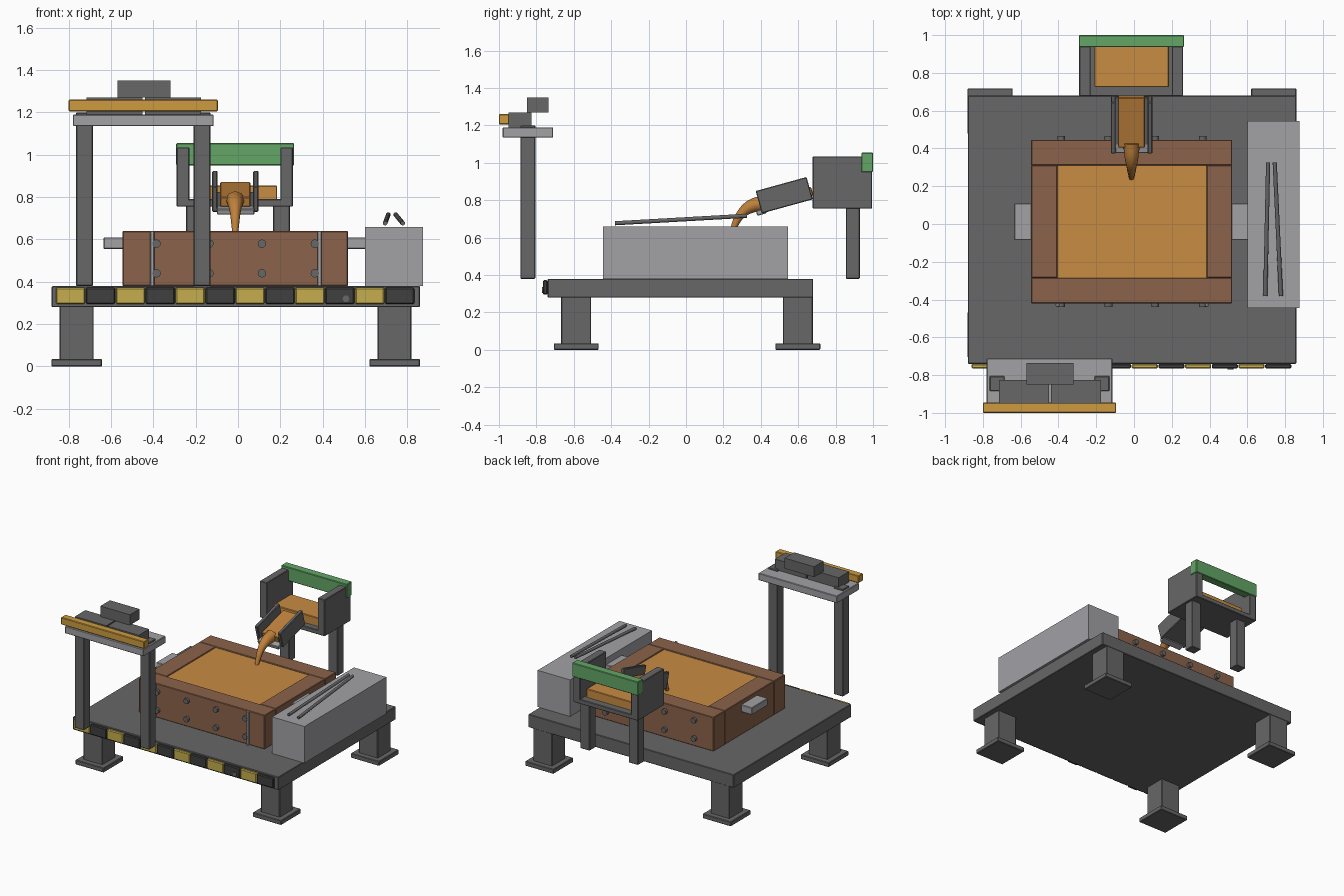
import bpy, bmesh, math
from mathutils import Matrix, Vector

cube = bpy.data.objects.get("Cube")
if cube:
    bpy.data.objects.remove(cube, do_unlink=True)


def material(name, rgb):
    m = bpy.data.materials.new(name)
    m.use_nodes = True
    m.diffuse_color = (*rgb, 1)
    m.node_tree.nodes["Principled BSDF"].inputs["Base Color"].default_value = (*rgb, 1)
    return m


dark = material("dark steel", (0.135, 0.135, 0.135))
light = material("light steel", (0.36, 0.36, 0.38))
brown = material("brown flask", (0.26, 0.125, 0.07))
sand = material("casting sand", (0.58, 0.265, 0.055))
molten = material("molten metal", (0.52, 0.22, 0.045))
amber = material("amber paint", (0.61, 0.33, 0.05))
yellow = material("hazard yellow", (0.56, 0.42, 0.075))
black = material("hazard black", (0.05, 0.05, 0.05))
green = material("green paint", (0.125, 0.38, 0.13))


def finish(name, bm, mat, bevel=0.0):
    mesh = bpy.data.meshes.new(name)
    bm.to_mesh(mesh)
    bm.free()
    mesh.materials.append(mat)
    obj = bpy.data.objects.new(name, mesh)
    bpy.context.collection.objects.link(obj)
    if bevel:
        mod = obj.modifiers.new("soft edge", "BEVEL")
        mod.width = bevel
        mod.segments = 1
    return obj


def box(name, mat, x, y, z, bevel=0.004):
    """Box from its (min, max) extents on each axis."""
    size = [b - a for a, b in (x, y, z)]
    mid = [(a + b) / 2 for a, b in (x, y, z)]
    bm = bmesh.new()
    bmesh.ops.create_cube(bm, size=1, matrix=Matrix.Diagonal((*size, 1)))
    obj = finish(name, bm, mat, bevel)
    obj.location = mid
    return obj


def rod(name, mat, start, end, radius, sides=12):
    a, b = Vector(start), Vector(end)
    bm = bmesh.new()
    bmesh.ops.create_cone(bm, cap_ends=True, segments=sides, radius1=radius,
                          radius2=radius, depth=(b - a).length)
    obj = finish(name, bm, mat)
    obj.location = (a + b) / 2
    obj.rotation_euler = (b - a).to_track_quat("Z", "Y").to_euler()
    return obj


# Deck, legs and feet
box("deck", dark, (-0.88, 0.86), (-0.74, 0.68), (0.28, 0.38))
for side, x in (("right", -0.762), ("left", 0.74)):
    for end, y in (("front", -0.587), ("rear", 0.598)):
        box(f"{end}_{side}_leg", dark, (x - 0.08, x + 0.08), (y - 0.08, y + 0.08), (0.02, 0.29))
        box(f"{end}_{side}_foot", dark, (x - 0.12, x + 0.12), (y - 0.12, y + 0.12), (0, 0.035))

# Hazard strip on the front edge
pitch = 0.1413
for i in range(12):
    x = -0.86 + i * pitch
    box(f"hazard_block_{i + 1}", black if i % 2 else yellow,
        (x, x + pitch - 0.003), (-0.765, -0.74), (0.295, 0.373), 0.006)
rod("hazard_bolt", dark, (0.51, -0.75, 0.32), (0.51, -0.77, 0.32), 0.016)

# Mould flask with sand bed
top = (0.38, 0.64)
box("flask_front_plank", brown, (-0.545, 0.52), (-0.42, -0.285), top)
box("flask_rear_plank", brown, (-0.545, 0.52), (0.31, 0.445), top)
box("flask_right_plank", brown, (-0.545, -0.405), (-0.285, 0.31), top)
box("flask_left_plank", brown, (0.385, 0.52), (-0.285, 0.31), top)
box("sand_bed", sand, (-0.405, 0.385), (-0.285, 0.31), (0.38, 0.633), 0)
for x in (-0.405, 0.385):
    box("flask_strap", light, (x - 0.01, x + 0.01), (-0.437, -0.42), top, 0.003)
for x in (-0.385, -0.135, 0.113, 0.363):
    for z in (0.44, 0.58):
        for face, y in (("front", -0.42), ("rear", 0.445)):
            out = math.copysign(0.02, y)
            rod(f"flask_{face}_bolt", dark, (x, y - out / 2, z), (x, y + out, z), 0.02)
for side, x in (("right", (-0.635, -0.54)), ("left", (0.515, 0.61))):
    box(f"flask_{side}_handle", light, x, (-0.085, 0.11), (0.555, 0.61))

# Tool cabinet with tongs
box("tool_cabinet", light, (0.60, 0.875), (-0.445, 0.545), (0.38, 0.66), 0)
for x_back, x_front in ((0.71, 0.695), (0.745, 0.778)):
    rod("tong_arm", dark, (x_front, -0.38, 0.677), (x_back, 0.325, 0.717), 0.011)

# Front control stand
for side, x in (("right", -0.725), ("left", -0.17)):
    box(f"stand_{side}_post", dark, (x - 0.04, x + 0.04), (-0.885, -0.805), (0.38, 1.20))
box("stand_shelf", light, (-0.78, -0.115), (-0.98, -0.71), (1.135, 1.19))
box("stand_rail", amber, (-0.80, -0.095), (-1.0, -0.945), (1.205, 1.26))
box("ingot_right", dark, (-0.715, -0.45), (-0.95, -0.825), (1.19, 1.27), 0)
box("ingot_left", dark, (-0.44, -0.175), (-0.95, -0.825), (1.19, 1.27), 0)
box("ingot_top", dark, (-0.57, -0.32), (-0.85, -0.735), (1.27, 1.35), 0)

# Rear pouring hearth
for side, x in (("right", -0.205), ("left", 0.205)):
    box(f"hearth_{side}_leg", dark, (x - 0.04, x + 0.04), (0.855, 0.93), (0.38, 0.76))
box("hearth_floor", dark, (-0.29, 0.26), (0.677, 0.995), (0.755, 0.79))
box("hearth_right_wall", dark, (-0.29, -0.23), (0.677, 0.995), (0.755, 1.035))
box("hearth_left_wall", dark, (0.20, 0.26), (0.677, 0.995), (0.755, 1.035))
box("hearth_crossbar", green, (-0.292, 0.265), (0.937, 1.0), (0.95, 1.055))
box("hearth_melt", sand, (-0.21, 0.185), (0.725, 0.94), (0.785, 0.855))

# Tilted chute, built flat and then swung into place
chute = [
    box("chute_right_wall", dark, (-0.122, -0.097), (-0.141, 0.141), (-0.062, 0.062)),
    box("chute_left_wall", dark, (0.072, 0.097), (-0.141, 0.141), (-0.062, 0.062)),
    box("chute_floor", dark, (-0.11, 0.085), (-0.141, 0.141), (-0.062, -0.04)),
    box("chute_melt", molten, (-0.085, 0.058), (-0.125, 0.15), (-0.042, 0.005)),
    box("chute_lip", light, (-0.10, 0.078), (-0.168, -0.115), (-0.068, -0.04)),
]
swing = Matrix.Translation((0, 0.525, 0.827)) @ Matrix.Rotation(math.radians(15.4), 4, "X")
for part in chute:
    part.matrix_world = swing @ Matrix.Translation(part.location)

# Falling stream: a tapered curve
curve = bpy.data.curves.new("pour_stream", "CURVE")
curve.dimensions = "3D"
curve.bevel_depth = 1.0
curve.bevel_resolution = 2
curve.use_fill_caps = True
curve.resolution_u = 6
path = ((0.43, 0.785, 0.045), (0.35, 0.768, 0.036), (0.29, 0.72, 0.024), (0.245, 0.63, 0.014))
spline = curve.splines.new("BEZIER")
spline.bezier_points.add(len(path) - 1)
for point, (y, z, r) in zip(spline.bezier_points, path):
    point.co = (-0.013, y, z)
    point.radius = r
    point.handle_left_type = point.handle_right_type = "AUTO"
curve.materials.append(molten)
bpy.context.collection.objects.link(bpy.data.objects.new("pour_stream", curve))
